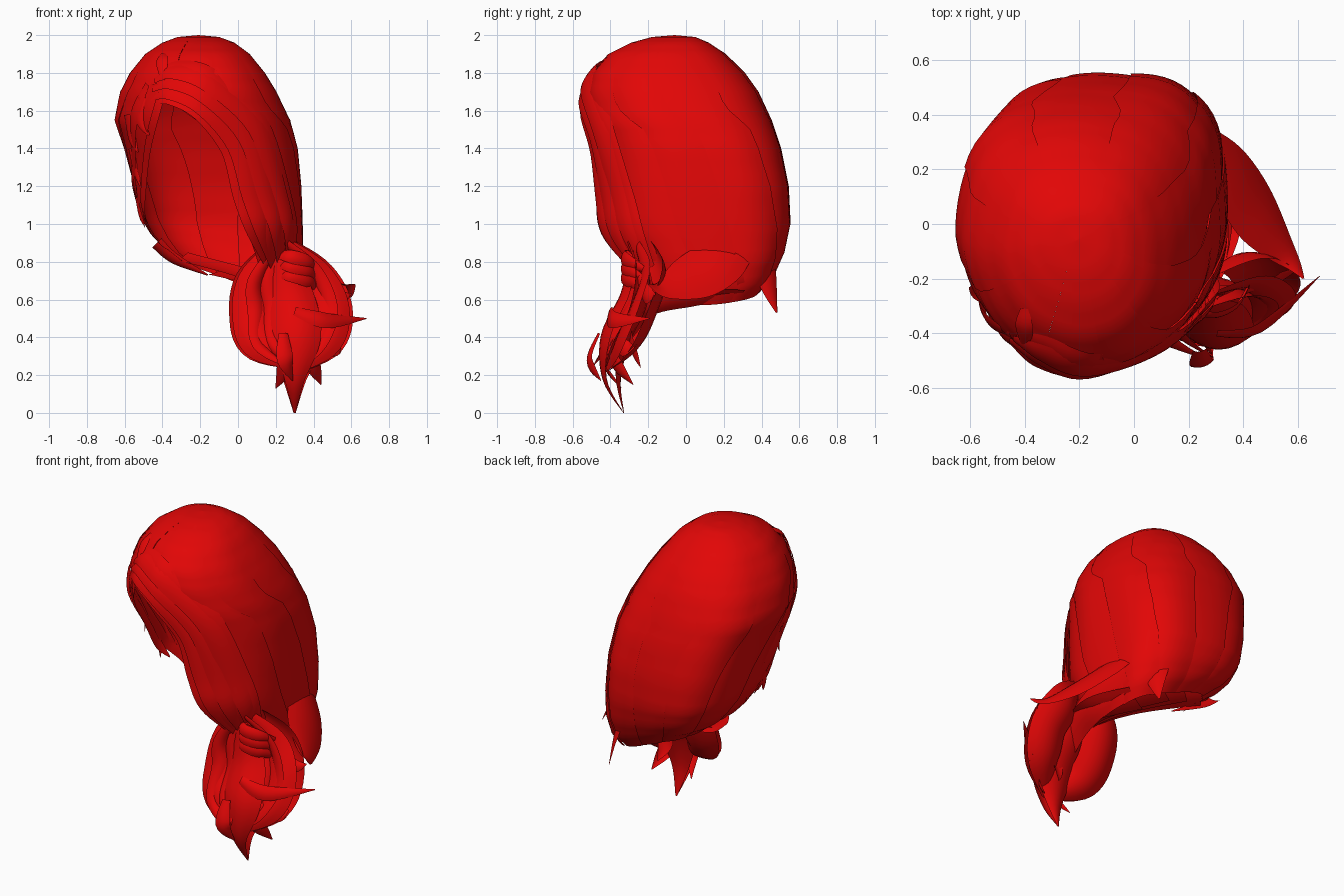
import bpy, math, random
from mathutils import Vector

random.seed(4)
cube = bpy.data.objects.get("Cube")
if cube:
    bpy.data.objects.remove(cube)

red = bpy.data.materials.new("hair red")
RED = (0.76, 0.002, 0.002, 1)
red.diffuse_color = RED
red.use_nodes = True
red.node_tree.nodes["Principled BSDF"].inputs["Base Color"].default_value = RED

# Scalp outline: height, min x, max x, min y, max y
RINGS = [
    (2.0, -.21, -.21, -.06, -.06), (1.99, -.32, -.1, -.18, .05),
    (1.96, -.4, -.02, -.29, .12), (1.9, -.49, .06, -.41, .21),
    (1.8, -.57, .14, -.5, .31), (1.7, -.62, .2, -.53, .38),
    (1.55, -.65, .27, -.52, .45), (1.4, -.6, .31, -.48, .5),
    (1.2, -.55, .33, -.46, .54), (1, -.51, .34, -.44, .55),
    (.87, -.46, .34, -.35, .52), (.77, -.4, .32, -.3, .47),
    (.69, -.3, .28, -.27, .4)]
# Face opening: height, angle of its left edge, angle of its right edge
OPENING = [(2, -115, 245), (1.72, -115, 245), (1.62, -112, 236), (1.5, -91, 225),
           (1.3, -85, 206), (1.1, -82, 194), (.9, -75, 186), (.69, -65, 178)]


def lookup(table, z):
    for a, b in zip(table, table[1:]):
        if z >= b[0]:
            k = (a[0] - z) / (a[0] - b[0])
            return [p + (q - p) * k for p, q in zip(a[1:], b[1:])]
    return table[-1][1:]


def on_scalp(angle, z, lift=0.0):
    x0, x1, y0, y1 = lookup(RINGS, z)
    c, s = math.cos(math.radians(angle)), math.sin(math.radians(angle))
    drop = 0.12 * c * min(1, max(0, (1.1 - z) / 0.35))
    skew = 0.05 * min(0, s) * min(1, x1 - x0)
    # The back is squarer than the front, most of all low down
    low = min(1, max(0, (1.8 - z) / 0.6))
    n = 2 + (0.35 + 0.65 * low) * min(1, max(0, 2 * s))
    r = (abs(c) ** n + abs(s) ** n) ** (-1 / n)
    return Vector(((x0 + x1) / 2 + c * r * ((x1 - x0) / 2 + lift) - skew,
                   (y0 + y1) / 2 + s * r * ((y1 - y0) / 2 + lift), z - drop))


def sheet(name, rows):
    n = len(rows[0])
    verts = [p for row in rows for p in row]
    faces = [(i * n + j, i * n + j + 1, (i + 1) * n + j + 1, (i + 1) * n + j)
             for i in range(len(rows) - 1) for j in range(n - 1)]
    mesh = bpy.data.meshes.new(name)
    mesh.from_pydata(verts, [], faces)
    mesh.materials.append(red)
    mesh.shade_smooth()
    obj = bpy.data.objects.new(name, mesh)
    bpy.context.collection.objects.link(obj)


def spline(values, t):
    i = min(int(t), len(values) - 2)
    k = t - i
    p = [values[max(0, min(len(values) - 1, i + d))] for d in (-1, 0, 1, 2)]
    return (p[1] * 2 + (p[2] - p[0]) * k + (p[0] * 2 - p[1] * 5 + p[2] * 4 - p[3]) * k * k
            + (p[1] * 3 - p[0] - p[2] * 3 + p[3]) * k ** 3) * 0.5


def lock(name, points, widths, facing, cup=0.15, steps=6):
    """A tapering, cupped ribbon of hair; facing is a vector or a function of position."""
    pts = [Vector(p) for p in points]
    rows = []
    total = (len(pts) - 1) * steps
    for i in range(total + 1):
        t = i / steps
        pos = spline(pts, t)
        tangent = spline(pts, min(t + .05, len(pts) - 1)) - spline(pts, max(t - .05, 0))
        normal = facing(pos) if callable(facing) else Vector(facing)
        side = tangent.cross(normal).normalized()
        normal = side.cross(tangent).normalized()
        w = max(0.004, spline(widths, t))
        rows.append([pos + side * (s / 3 * w / 2) + normal * (cup * w * (1 - s * s / 9))
                     for s in range(-3, 4)])
    sheet(name, rows)


def outward(p):
    return Vector((p.x + .15, p.y - .02, (p.z - 1.2) * .7 if p.z > 1.2 else 0))


# Scalp: overlapping broad locks from crown to nape
heights = []
for a, b in zip(RINGS, RINGS[1:]):
    heights += [a[0] + (b[0] - a[0]) * k / 3 for k in range(3)]
heights.append(RINGS[-1][0])
LOCKS = 9
for n in range(LOCKS):
    rows = []
    for z in heights:
        right, left = lookup(OPENING, z)
        fade = min(1, (2 - z) / 0.3)
        row = []
        for j in range(9):
            f = min(1, (n + j / 8 * 1.06) / LOCKS)
            f += 0.05 * math.sin(math.pi * f) * math.sin(z * 2.5)
            lift = fade * (0.006 * math.sin(math.pi * j / 8) + 0.008 * j / 8 - 0.006)
            row.append(on_scalp(right + (left - right) * f, z, lift))
        rows.append(row)
    sheet(f"scalp_lock_{n + 1}", rows)

# Fringe: swept from the parting over the brow and down to the tie
for n in range(7):
    k = n / 6
    lift = .004 + .01 * (n % 2)
    path = [(-131, 1.64 + .14 * k, 0), (-116, 1.67 + .16 * k, 0), (-95 + 9 * k, 1.6 + .18 * k, 0),
            (-82 + 26 * k, 1.4 + .14 * k, 0), (-79 + 34 * k, 1.15, .01),
            (-74 + 35 * k, .98, .02), (-62 + 22 * k, .82, 0)]
    pts = [on_scalp(a, z, lift + puff) for a, z, puff in path]
    lock(f"fringe_lock_{n + 1}", pts, [.03, .09, .12, .12, .11, .09, .05], outward, .08)

# Side locks beside the face on the other side
for n in range(4):
    path = [(-122 - 5 * n, 1.74), (-130 - 5 * n, 1.56), (-148 - 4 * n, 1.33),
            (-163 - 3 * n, 1.1 + .03 * n), (-168 - 5 * n, .92 + .06 * (n % 3))]
    pts = [on_scalp(a, z, .006 + .008 * (n % 2)) for a, z in path]
    lock(f"side_lock_{n + 1}", pts, [.04, .1, .1, .08, .01], outward, .08)
for n, (a, z) in enumerate([(206, 1.46), (220, 1.55), (200, 1.28), (190, 1.02)]):
    lock(f"side_wisp_{n + 1}", [on_scalp(a, z + .12, .01), on_scalp(a + 2, z, .02),
                                on_scalp(a + 7, z - .08, .04)], [.06, .06, .01], outward)
lock("crown_wisp", [on_scalp(222, 1.9), on_scalp(230, 1.86, .02), on_scalp(237, 1.76, .02)],
     [.03, .07, .02], outward)

# Nape: locks gathered forward beneath the head into the tie
TIE = Vector((.24, -.27, .68))
for n, (x, y, z, w) in enumerate([(-.3, .25, .83, .12), (-.1, .34, .76, .16),
                                  (.08, .37, .69, .18), (.22, .28, .62, .18)]):
    start = Vector((x, y, z))
    middle = start.lerp(TIE, .5) + Vector((.08, .03, -.02))
    lock(f"nape_lock_{n + 1}", [start, middle, TIE + Vector((0, .06, -.03)), (.2, -.37, .47)],
         [w, w, .14, .06], (.3, .2, -1), .06)
lock("left_sweep", [(.28, .3, .72), (.32, .05, .66), (.29, -.16, .6), (.22, -.36, .47)],
     [.2, .2, .16, .06], (1, .1, -.4))
lock("nape_spike", [(.15, .42, .84), (.19, .43, .7), (.21, .48, .53)], [.12, .12, .01], (1, .7, 0))
lock("nape_wisp", [(-.43, .2, .9), (-.34, .2, .82), (-.16, .15, .73)], [.1, .08, .01],
     (-.5, -.6, -.4))

# Wing: loose lock bowing out over the shoulder
lock("wing_lock", [(.25, .3, .9), (.35, .18, .8), (.45, .03, .71), (.56, -.12, .65),
                   (.62, -.2, .68)], [.16, .28, .28, .12, .01], (.8, .5, .9), .1)

# Tie: bands crossing the gathered hair
for n in range(3):
    d = .05 * n
    lock(f"tie_band_{n + 1}", [(.2, -.25, .84 - d), (.27, -.33, .83 - d), (.37, -.3, .8 - d),
                               (.43, -.2, .75 - d)], [.04, .07, .07, .02], (.3, -1, .2))

# Tail: rounded front and back sheets with pointed ends
LEFT = [(.2, -.25, .88), (.1, -.24, .7), (.08, -.29, .52), (.12, -.37, .37), (.28, -.43, .26)]
RIGHT = [(.27, -.25, .88), (.4, -.2, .72), (.48, -.25, .55), (.45, -.33, .38), (.32, -.41, .24)]
MIDDLE = [(.23, -.28, .85), (.28, -.3, .62), (.31, -.4, .4), (.3, -.42, .18), (.3, -.33, 0)]
for label, path, widths in (("left", LEFT, [.08, .2, .22, .2, .06]),
                            ("right", RIGHT, [.08, .2, .22, .2, .06]),
                            ("middle", MIDDLE, [.1, .24, .26, .11, .01])):
    lock(f"tail_{label}_front", path, widths, (0, -1, .2), .2)
    back = [Vector(p) + Vector((0, .05 * (i < 4), 0)) for i, p in enumerate(path)]
    lock(f"tail_{label}_back", back, [w * 1.15 for w in widths], (0, 1, -.4), .2)

# Tail strands layered over the sheets
for n in range(6):
    k = n / 5
    pts = [Vector(a).lerp(Vector(b), k) + Vector((random.uniform(-.02, .02),
           random.uniform(-.07, -.02), random.uniform(-.03, .03))) for a, b in zip(LEFT, RIGHT)]
    lock(f"tail_strand_{n + 1}", pts, [.03, .08, .1, .07, .01],
         (random.uniform(-.5, .5), -1, .2), .2)

# Tail tips: loose points at the ends
TIPS = [((.3, -.4, .54), (.46, -.38, .49), (.68, -.19, .5)),
        ((.34, -.42, .36), (.4, -.36, .25), (.44, -.28, .15)),
        ((.26, -.44, .36), (.25, -.42, .24), (.2, -.34, .13)),
        ((.24, -.46, .42), (.25, -.51, .28), (.29, -.45, .17)),
        ((.4, -.38, .4), (.5, -.32, .34), (.55, -.26, .36)),
        ((.35, -.3, .5), (.34, -.28, .35), (.37, -.24, .24)),
        ((.4, -.25, .72), (.52, -.2, .62), (.6, -.16, .63))]
for n, pts in enumerate(TIPS):
    lock(f"tail_tip_{n + 1}", pts, [.05, .09, .005], (.2, -1, .4))
